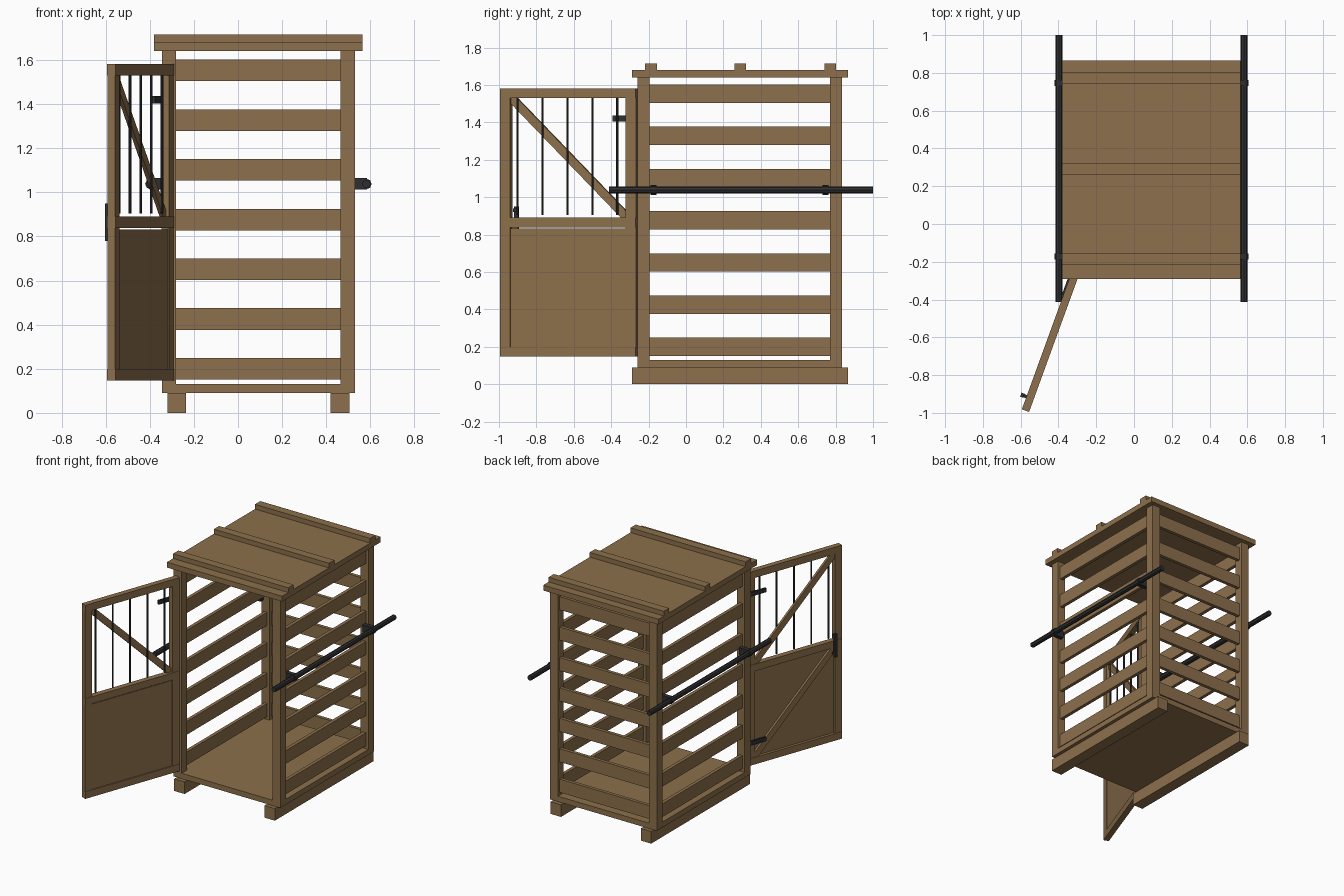
import bpy, bmesh, math
from mathutils import Matrix, Vector

if "Cube" in bpy.data.objects:
    bpy.data.objects.remove(bpy.data.objects["Cube"])


def material(name, rgb):
    m = bpy.data.materials.new(name)
    m.diffuse_color = (*rgb, 1)
    m.use_nodes = True
    m.node_tree.nodes["Principled BSDF"].inputs["Base Color"].default_value = m.diffuse_color
    return m


WOOD = material("brown wood", (0.265, 0.160, 0.072))
IRON = material("dark iron", (0.028, 0.028, 0.031))
ID = Matrix.Identity(4)


def finish(name, bm, mat, world=ID):
    me = bpy.data.meshes.new(name)
    bm.to_mesh(me)
    bm.free()
    me.materials.append(mat)
    ob = bpy.data.objects.new(name, me)
    ob.matrix_world = world
    bpy.context.collection.objects.link(ob)
    return ob


def boxes(name, spans, mat, world=ID):
    """One object from boxes given as (x0, x1, y0, y1, z0, z1)."""
    bm = bmesh.new()
    for x0, x1, y0, y1, z0, z1 in spans:
        m = Matrix.Translation(((x0 + x1) / 2, (y0 + y1) / 2, (z0 + z1) / 2))
        m = m @ Matrix.Diagonal((x1 - x0, y1 - y0, z1 - z0, 1))
        bmesh.ops.create_cube(bm, size=1, matrix=m)
    return finish(name, bm, mat, world)


def rod(name, a, b, r, sides, mat, world=ID):
    a, b = Vector(a), Vector(b)
    rot = (b - a).to_track_quat('Z', 'Y').to_matrix().to_4x4()
    bm = bmesh.new()
    bmesh.ops.create_cone(bm, cap_ends=True, segments=sides, radius1=r, radius2=r,
                          depth=(b - a).length,
                          matrix=Matrix.Translation((a + b) / 2) @ rot)
    return finish(name, bm, mat, world)


# Crate footprint and post size
X0, X1, Y0, Y1, P = -0.345, 0.53, -0.26, 0.835, 0.065
FLOOR, TOP = 0.09, 1.64

# Base runners, floor and corner posts
boxes("base_runners", [(x, x + 0.085, -0.29, 0.865, 0, FLOOR) for x in (-0.32, 0.42)], WOOD)
boxes("floor", [(X0, X1, Y0, Y1, FLOOR, 0.13)], WOOD)
boxes("corner_posts", [(x, x + P, y, y + P, 0.13, TOP)
                       for x in (X0, X1 - P) for y in (Y0, Y1 - P)], WOOD)

# Seven slats on both sides and on the back
T, H = 0.0125, 0.049
levels = [0.2 + 0.2255 * i for i in range(7)]
for side, x in (("left", X0 + P / 2), ("right", X1 - P / 2)):
    boxes(side + "_slats", [(x - T, x + T, Y0 + P, Y1 - P, z - H, z + H) for z in levels], WOOD)
yb = Y1 - P / 2
boxes("back_slats", [(X0 + P, X1 - P, yb - T, yb + T, z - H, z + H) for z in levels], WOOD)

# Roof with three battens
boxes("roof", [(-0.38, 0.565, -0.29, 0.865, TOP, 1.68)], WOOD)
boxes("roof_battens", [(-0.38, 0.565, y - 0.031, y + 0.031, 1.68, 1.715)
                       for y in (-0.187, 0.29, 0.772)], WOOD)

# Carrying poles and their brackets
for side, wall, s in (("left", X0, -1), ("right", X1, 1)):
    px = wall + s * 0.052
    rod(side + "_pole", (px, -0.412, 1.038), (px, 1.0, 1.038), 0.019, 8, IRON)
    xa, xb = sorted((wall - s * 0.02, wall + s * 0.056))
    boxes(side + "_pole_brackets", [(xa, xb, y - 0.016, y + 0.016, 1.012, 1.064)
                                    for y in (-0.173, 0.746)], IRON)
    for i, y in enumerate((-0.173, 0.746)):
        rod(f"{side}_pole_ring_{i + 1}", (px, y - 0.016, 1.038), (px, y + 0.016, 1.038),
            0.024, 8, IRON)

# Open door: local x runs from hinge to free edge, local -y is the outer face
DOOR = Matrix.Translation((-0.4425, -0.625, 0)) @ Matrix.Rotation(math.radians(-110), 4, 'Z')
L, S = 0.3865, 0.058
boxes("door_stiles", [(a, a + S, -0.018, 0.018, 0.15, 1.578) for a in (-L, L - S)], WOOD, DOOR)
boxes("door_rails", [(-L, L, -0.0205, 0.0205, z, z + 0.052)
                     for z in (0.147, 0.838, 1.53)], WOOD, DOOR)
boxes("door_panel", [(-L + S, L - S, 0.0, 0.014, 0.195, 0.832)], WOOD, DOOR)


def brace(name, z0, z1, y):
    """Diagonal board from the hinge-side bottom to the free-side top."""
    dx, dz = 2 * (L - S), z1 - z0
    m = DOOR @ Matrix.Translation((0, y, (z0 + z1) / 2)) @ Matrix.Rotation(-math.atan2(dz, dx), 4, 'Y')
    h = math.hypot(dx, dz) / 2
    boxes(name, [(-h, h, -0.009, 0.009, -0.023, 0.023)], WOOD, m)


brace("upper_brace", 0.89, 1.53, -0.006)
brace("lower_brace", 0.2, 0.838, -0.0085)

# Window bars
for i in range(5):
    u = (i - 2) * 0.142 + 0.008
    rod(f"window_bar_{i + 1}", (u, 0.004, 0.905), (u, 0.004, 1.54), 0.0065, 8, IRON, DOOR)

# Hinge straps and outer handle
boxes("hinge_straps", [(-L - 0.01, -L + 0.145, -0.029, -0.018, z - 0.016, z + 0.016)
                       for z in (0.315, 1.42)], IRON, DOOR)
boxes("door_handle", [(0.304, 0.326, -0.052, -0.034, 0.78, 0.95)]
      + [(0.306, 0.324, -0.036, -0.015, z - 0.01, z + 0.01) for z in (0.8, 0.93)], IRON, DOOR)
